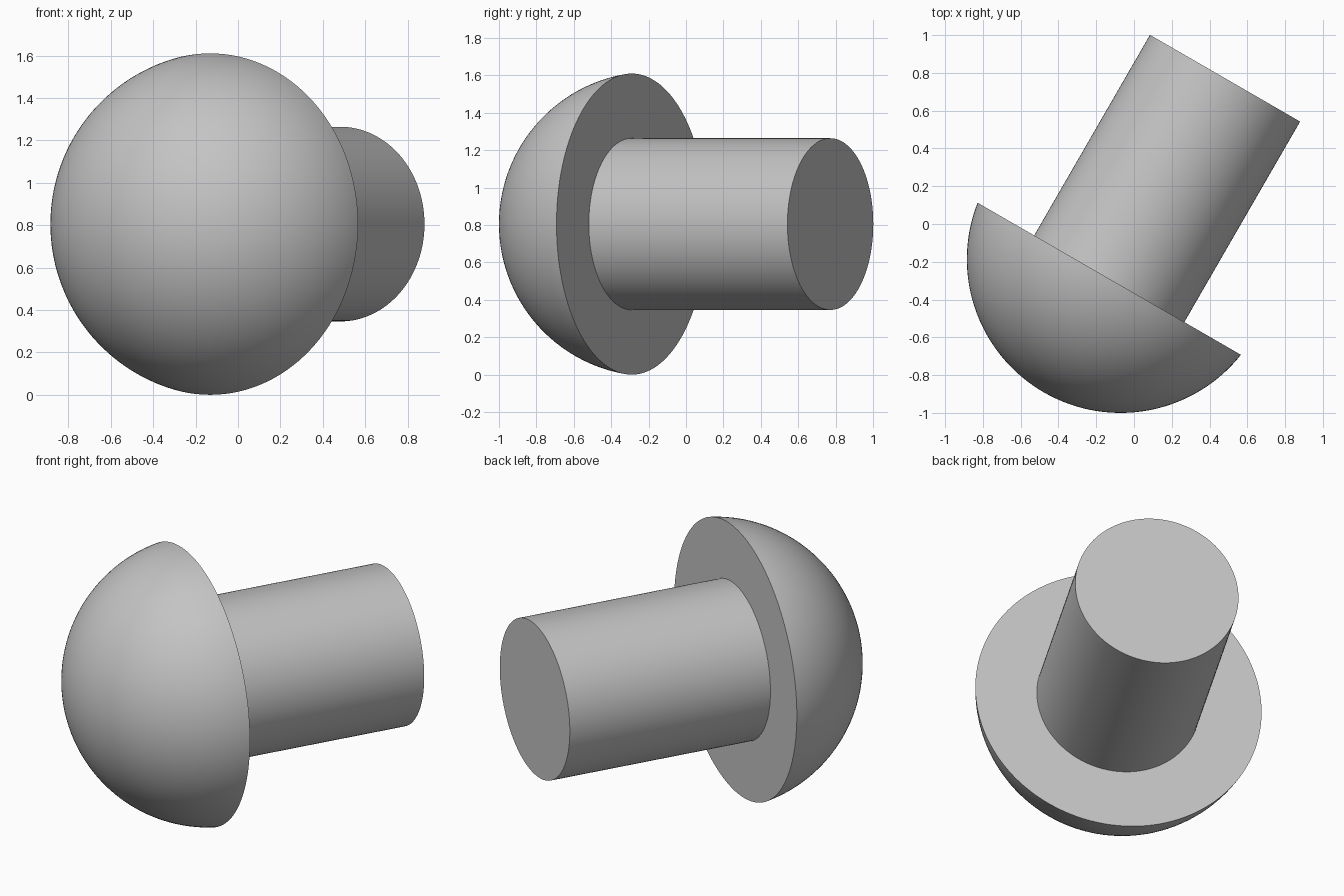
import bpy, bmesh
from math import sin, cos, asin, pi, radians
from mathutils import Vector, Euler

cube = bpy.data.objects.get("Cube")
if cube:
    bpy.data.objects.remove(cube, do_unlink=True)

SEGMENTS = 128
RIM_CENTER = Vector((-0.131, -0.290, 0.805))
TILT = Euler((radians(-90), 0, radians(-30)))  # local z runs along the shaft

# Plain grey metal
grey = bpy.data.materials.new("grey")
grey.use_nodes = True
colour = (0.55, 0.55, 0.55, 1)
grey.diffuse_color = colour
grey.node_tree.nodes["Principled BSDF"].inputs["Base Color"].default_value = colour


def lathe(name, profile):
    """Revolve (radius, height) points about the local z axis."""
    bm = bmesh.new()
    verts = [bm.verts.new((r, 0, z)) for r, z in profile]
    edges = [bm.edges.new(pair) for pair in zip(verts, verts[1:])]
    bmesh.ops.spin(bm, geom=verts + edges, axis=(0, 0, 1), cent=(0, 0, 0),
                   angle=2 * pi, steps=SEGMENTS)
    bmesh.ops.remove_doubles(bm, verts=bm.verts, dist=1e-5)
    bmesh.ops.recalc_face_normals(bm, faces=bm.faces)
    mesh = bpy.data.meshes.new(name)
    bm.to_mesh(mesh)
    bm.free()
    mesh.materials.append(grey)
    obj = bpy.data.objects.new(name, mesh)
    bpy.context.collection.objects.link(obj)
    obj.location = RIM_CENTER
    obj.rotation_euler = TILT
    bpy.ops.object.select_all(action='DESELECT')
    obj.select_set(True)
    bpy.context.view_layer.objects.active = obj
    bpy.ops.object.shade_smooth_by_angle(angle=radians(30))
    return obj


# Domed head: a spherical cap closed by a flat underside
rim, offset = 0.805, 0.12
radius = (rim ** 2 + offset ** 2) ** 0.5
sweep = asin(rim / radius)
steps = 40
dome = [(radius * sin(sweep * i / steps), offset - radius * cos(sweep * i / steps))
        for i in range(steps + 1)]
lathe("domed_head", dome + [(0, 0)])

# Cylindrical shaft, seated slightly inside the head
shaft_radius, shaft_length, seat = 0.459, 1.226, -0.02
lathe("shaft", [(0, seat), (shaft_radius, seat),
                (shaft_radius, shaft_length), (0, shaft_length)])
